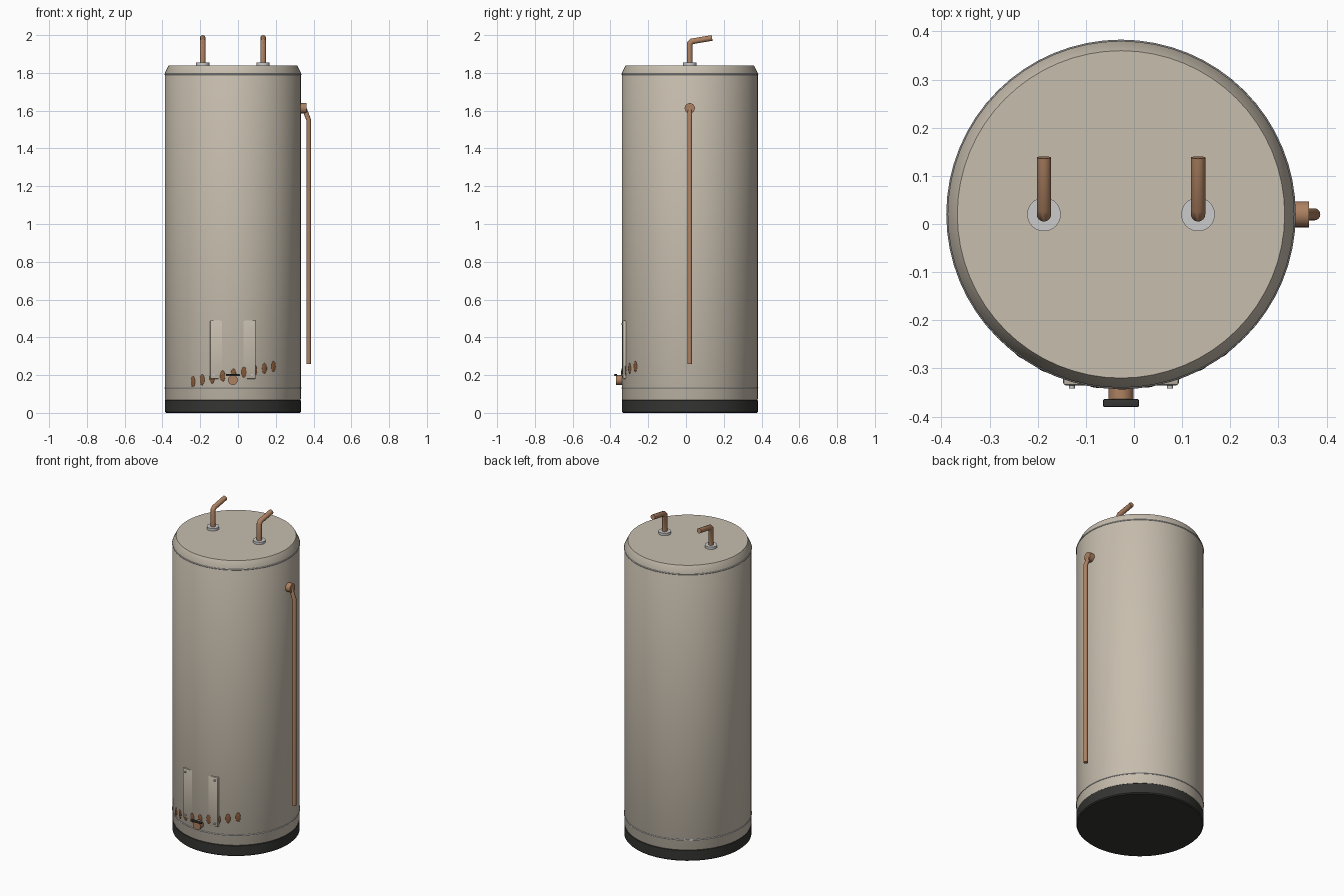
import bpy, bmesh, math
from mathutils import Matrix, Vector

if "Cube" in bpy.data.objects:
    bpy.data.objects.remove(bpy.data.objects["Cube"])

CX, CY, R = -0.027, 0.02, 0.36


def mat(name, rgb):
    m = bpy.data.materials.new(name)
    m.diffuse_color = (*rgb, 1)
    m.use_nodes = True
    m.node_tree.nodes["Principled BSDF"].inputs["Base Color"].default_value = m.diffuse_color
    return m


CREAM = mat("aged_cream", (0.57, 0.51, 0.42))
COPPER = mat("copper", (0.42, 0.22, 0.12))
BLACK = mat("black", (0.035, 0.035, 0.033))
RUST = mat("rust", (0.24, 0.10, 0.04))
STEEL = mat("steel", (0.62, 0.62, 0.62))


def finish(name, bm, m, angle=35):
    bmesh.ops.recalc_face_normals(bm, faces=bm.faces)
    me = bpy.data.meshes.new(name)
    bm.to_mesh(me)
    bm.free()
    ob = bpy.data.objects.new(name, me)
    bpy.context.collection.objects.link(ob)
    me.materials.append(m)
    for o in bpy.context.selected_objects:
        o.select_set(False)
    ob.select_set(True)
    bpy.context.view_layer.objects.active = ob
    bpy.ops.object.shade_smooth_by_angle(angle=math.radians(angle))
    return ob


def lathe(name, profile, origin, axis, m, n=64, closed=False):
    """Spin (radius, height) points round an axis; open profiles get end caps."""
    bm = bmesh.new()
    rot = Vector((0, 0, 1)).rotation_difference(Vector(axis)).to_matrix()
    rings = []
    for r, h in profile:
        rings.append([bm.verts.new(rot @ Vector((r * math.cos(a), r * math.sin(a), h)) + Vector(origin))
                      for a in (2 * math.pi * i / n for i in range(n))])
    pairs = list(zip(rings, rings[1:]))
    if closed:
        pairs.append((rings[-1], rings[0]))
    else:
        bm.faces.new(rings[0])
        bm.faces.new(rings[-1])
    for a, b in pairs:
        for i in range(n):
            j = (i + 1) % n
            bm.faces.new((a[i], a[j], b[j], b[i]))
    return finish(name, bm, m)


def box(name, size, loc, m, bevel):
    bm = bmesh.new()
    bmesh.ops.create_cube(bm, size=1, matrix=Matrix.Translation(loc) @ Matrix.Diagonal((*size, 1)))
    bmesh.ops.bevel(bm, geom=bm.edges[:], offset=bevel, segments=2, affect='EDGES', profile=0.5)
    return finish(name, bm, m)


def tube(name, pts, r, m, n=16):
    """Sweep a circle along a planar path with mitred joints."""
    bm = bmesh.new()
    pts = [Vector(p) for p in pts]
    dirs = [(b - a).normalized() for a, b in zip(pts, pts[1:])]
    side = dirs[0].cross(dirs[1]).normalized()
    rings = []
    for i, p in enumerate(pts):
        d0, d1 = dirs[max(i - 1, 0)], dirs[min(i, len(dirs) - 1)]
        t = (d0 + d1).normalized()
        up = side.cross(t) / t.dot(d1)
        rings.append([bm.verts.new(p + r * (side * math.cos(a) + up * math.sin(a)))
                      for a in (2 * math.pi * k / n for k in range(n))])
    for a, b in zip(rings, rings[1:]):
        for i in range(n):
            j = (i + 1) % n
            bm.faces.new((a[i], a[j], b[j], b[i]))
    bm.faces.new(rings[0])
    bm.faces.new(rings[-1])
    return finish(name, bm, m, 40)


# Tank shell, base and seam rings
lathe("tank_body", [(R - 0.004, 0.065), (R, 0.075), (R, 1.80), (0.34, 1.84)], (CX, CY, 0), (0, 0, 1), CREAM)
lathe("tank_base", [(R - 0.006, 0), (R, 0.006), (R, 0.066), (R - 0.006, 0.072)], (CX, CY, 0), (0, 0, 1), BLACK)
for name, z in (("lower_seam", 0.132), ("upper_seam", 1.792)):
    ring = [(R - 0.001 + 0.004 * math.cos(a), 0.004 * math.sin(a))
            for a in (2 * math.pi * k / 8 for k in range(8))]
    lathe(name, ring, (CX, CY, z), (0, 0, 1), STEEL, closed=True)

# Water pipes on the lid
for side, dx in (("left", -0.16), ("right", 0.16)):
    x = CX + dx
    lathe(side + "_pipe_flange", [(0.035, 1.835), (0.035, 1.855)], (x, CY, 0), (0, 0, 1), STEEL, 32)
    tube(side + "_water_pipe", [(x, CY, 1.84), (x, CY, 1.955), (x, CY + 0.012, 1.967),
                                (x, 0.138, 1.985)], 0.015, COPPER)

# Relief valve and its discharge pipe
lathe("relief_valve", [(0.027, 0.31), (0.027, 0.363)], (0, CY, 1.613), (1, 0, 0), COPPER, 24)
tube("discharge_pipe", [(0.347, CY, 1.622), (0.3745, CY, 1.55), (0.3745, CY, 0.26)], 0.0125, COPPER)

# Access panel, partly sunk in the curved shell, with corner screws
box("access_panel", (0.24, 0.03, 0.31), (CX, -0.320, 0.335), CREAM, 0.005)
for sx in (-1, 1):
    for sz in (-1, 1):
        lathe("panel_screw", [(0.006, 0.33), (0.006, 0.342)],
              (CX + sx * 0.102, 0, 0.335 + sz * 0.135), (0, -1, 0), STEEL, 12)

# Drain valve and handle
lathe("drain_valve", [(0.026, 0.32), (0.026, 0.37)], (CX, 0, 0.174), (0, -1, 0), COPPER, 24)
box("drain_handle", (0.074, 0.016, 0.01), (CX, -0.372, 0.2), BLACK, 0.002)

# Row of rust spots around the lower front
for i in range(9):
    a = math.radians(-36 + 9.1 * i)
    bm = bmesh.new()
    place = (Matrix.Translation((CX + R * math.sin(a), CY - R * math.cos(a), 0.165 + 0.01 * i))
             @ Matrix.Rotation(a, 4, 'Z') @ Matrix.Diagonal((0.014, 0.004, 0.029, 1)))
    bmesh.ops.create_uvsphere(bm, u_segments=16, v_segments=10, radius=1, matrix=place)
    finish("rust_spot", bm, RUST, 60)
